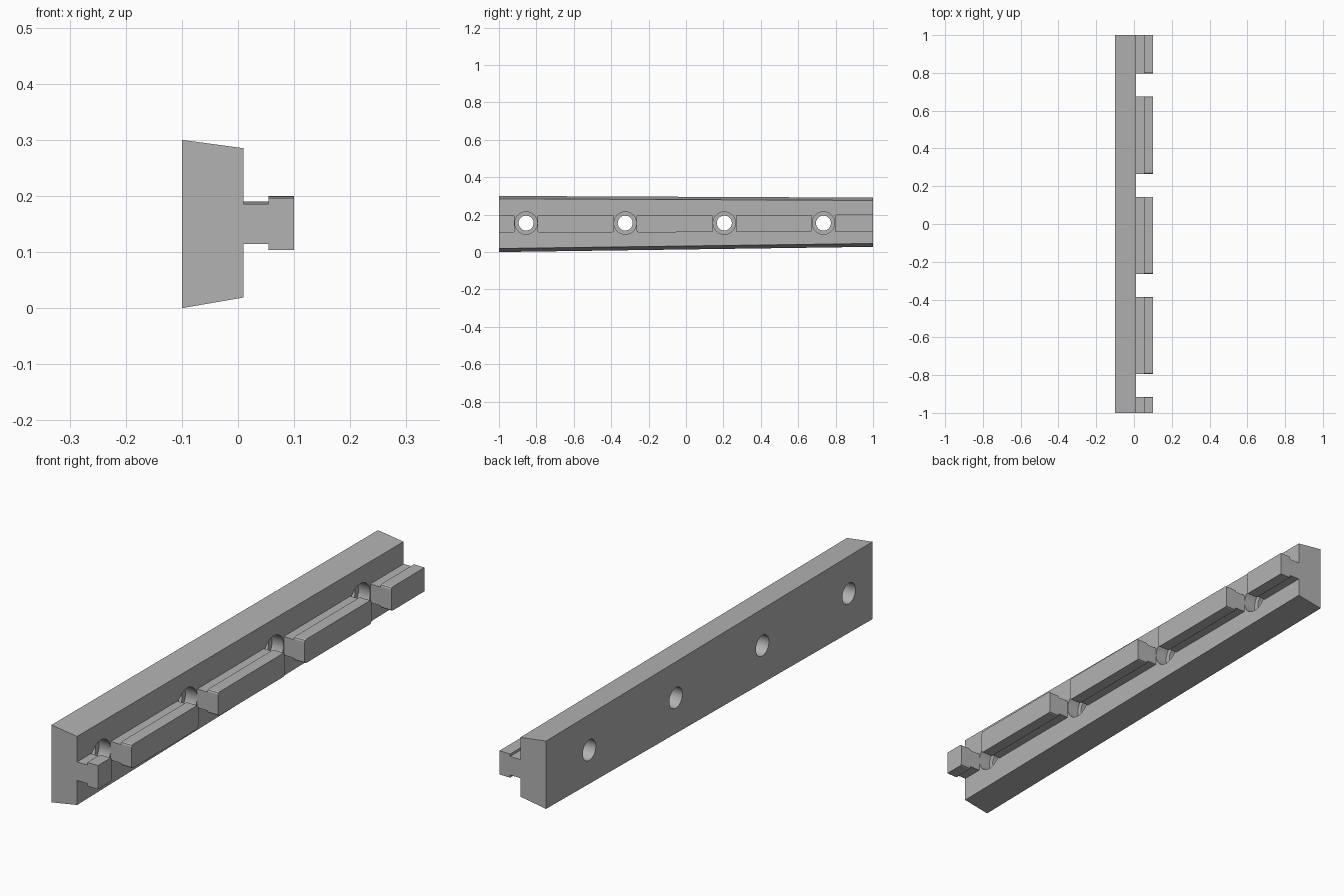
import bpy, bmesh
from math import pi
from mathutils import Vector

if "Cube" in bpy.data.objects:
    bpy.data.objects.remove(bpy.data.objects["Cube"], do_unlink=True)

steel = bpy.data.materials.new("plain grey")
steel.use_nodes = True
GREY = (0.45, 0.45, 0.45, 1)
steel.diffuse_color = GREY
steel.node_tree.nodes["Principled BSDF"].inputs["Base Color"].default_value = GREY

HOLES = [-0.855, -0.325, 0.205, 0.735]
GAP = 0.061
FACE_X = 0.01


def loft(name, front, back, y0, y1, round_ends=()):
    """Join a front and a back outline of (x, z) points into a solid bar."""
    bm = bmesh.new()
    a = [bm.verts.new((x, y0, z)) for x, z in front]
    b = [bm.verts.new((x, y1, z)) for x, z in back]
    bm.faces.new(a)
    bm.faces.new(b[::-1])
    n = len(a)
    for i in range(n):
        bm.faces.new((a[i], b[i], b[(i + 1) % n], a[(i + 1) % n]))
    bmesh.ops.recalc_face_normals(bm, faces=bm.faces)
    # Ease the outer corners of the chosen ends
    edges = []
    for e in bm.edges:
        p, q = (v.co for v in e.verts)
        if abs(p.x - q.x) > 0.03 and p.x + q.x > 0.14 and abs(p.z - q.z) < 0.001:
            if any(abs(p.y - y) < 1e-4 and abs(q.y - y) < 1e-4 for y in round_ends):
                edges.append(e)
    if edges:
        bmesh.ops.bevel(bm, geom=edges, offset=0.008, segments=2,
                        profile=0.5, affect='EDGES')
    mesh = bpy.data.meshes.new(name)
    bm.to_mesh(mesh)
    bm.free()
    mesh.materials.append(steel)
    ob = bpy.data.objects.new(name, mesh)
    bpy.context.collection.objects.link(ob)
    return ob


def bore(target, name, y, radius, x0, x1):
    """Cut a round hole along x through the target."""
    bpy.ops.mesh.primitive_cylinder_add(
        vertices=40, radius=radius, depth=x1 - x0,
        location=((x0 + x1) / 2, y, 0.155), rotation=(0, pi / 2, 0))
    cutter = bpy.context.object
    cutter.name = name
    cutter.data.materials.append(steel)
    cutter.hide_render = True
    cutter.hide_set(True)
    mod = target.modifiers.new(name, 'BOOLEAN')
    mod.operation = 'DIFFERENCE'
    mod.solver = 'EXACT'
    mod.object = cutter
    return cutter


# Tapered backing bar
bar = loft("backing_bar",
           [(-0.1, 0), (FACE_X, 0.019), (FACE_X, 0.285), (-0.1, 0.3)],
           [(-0.1, 0.028), (FACE_X, 0.046), (FACE_X, 0.276), (-0.1, 0.291)],
           -1, 1)

# Screw holes with wide recesses on the rail side
cutters = []
for i, y in enumerate(HOLES):
    cutters.append(bore(bar, f"screw_hole_cutter_{i + 1}", y, 0.04, -0.2, 0.2))
    cutters.append(bore(bar, f"recess_cutter_{i + 1}", y, 0.06, -0.04, 0.1))

# Bake the cuts and remove the cutters
bpy.context.view_layer.update()
cut = bpy.data.meshes.new_from_object(
    bar.evaluated_get(bpy.context.evaluated_depsgraph_get()))
bar.modifiers.clear()
bar.data = cut
for c in cutters:
    bpy.data.objects.remove(c, do_unlink=True)


# T-shaped rail, interrupted at every hole
def rail_outline(y):
    lift = 0.002 * (y + 1)
    mid = 0.150 + lift
    half = [(FACE_X - 0.002, 0.036), (0.054, 0.036), (0.054, 0.046), (0.1, 0.046)]
    return ([(x, mid - h) for x, h in half]
            + [(x, mid + h) for x, h in reversed(half)])


starts = [-1] + [y + GAP for y in HOLES]
ends = [y - GAP for y in HOLES] + [1]
for i, (y0, y1) in enumerate(zip(starts, ends)):
    inner = [y for y in (y0, y1) if abs(y) < 1]
    loft(f"rail_segment_{i + 1}", rail_outline(y0), rail_outline(y1), y0, y1, inner)

# Smooth the round walls, keep the flat faces crisp
bpy.ops.object.select_all(action='DESELECT')
bar.select_set(True)
bpy.context.view_layer.objects.active = bar
bpy.ops.object.shade_smooth_by_angle(angle=pi / 6)
